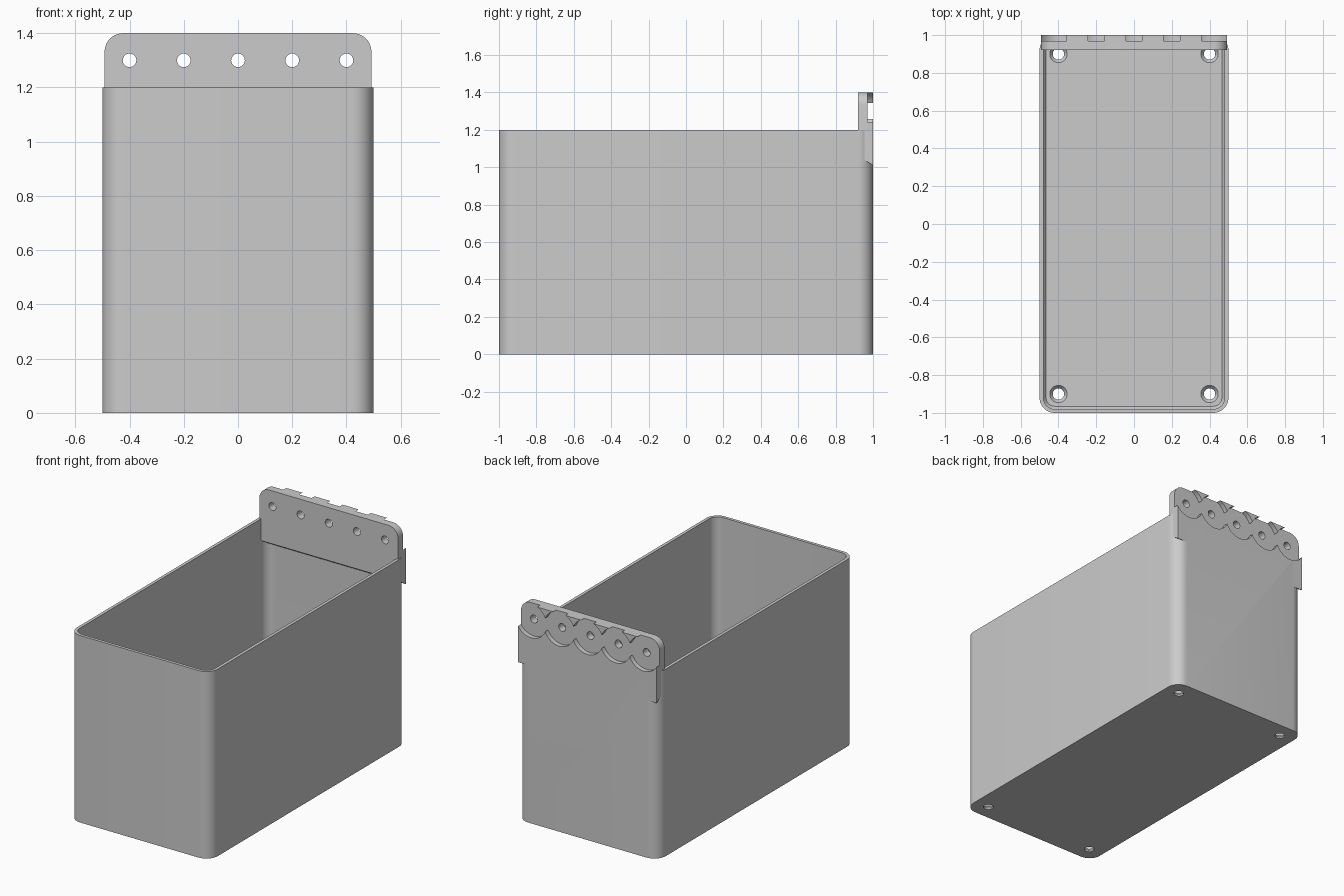
import bpy, bmesh, math
from mathutils import Matrix, Vector

if "Cube" in bpy.data.objects:
    bpy.data.objects.remove(bpy.data.objects["Cube"])

grey = bpy.data.materials.new("plain_grey")
grey.use_nodes = True
grey.diffuse_color = (0.6, 0.6, 0.6, 1)
grey.node_tree.nodes["Principled BSDF"].inputs["Base Color"].default_value = (0.6, 0.6, 0.6, 1)


def make_object(name, bm):
    bmesh.ops.recalc_face_normals(bm, faces=bm.faces)
    mesh = bpy.data.meshes.new(name)
    bm.to_mesh(mesh)
    bm.free()
    mesh.materials.append(grey)
    obj = bpy.data.objects.new(name, mesh)
    bpy.context.collection.objects.link(obj)
    return obj


def activate(obj):
    bpy.ops.object.select_all(action='DESELECT')
    obj.select_set(True)
    bpy.context.view_layer.objects.active = obj


def arc(cx, cy, radius, start, steps=10):
    """Quarter circle starting at an angle in quarter turns."""
    angles = [(start + i / steps) * math.pi / 2 for i in range(steps + 1)]
    return [(cx + radius * math.cos(a), cy + radius * math.sin(a)) for a in angles]


def rounded_rect(hx, hy, radius):
    a, b = hx - radius, hy - radius
    corners = [(a, b), (-a, b), (-a, -b), (a, -b)]
    return [p for i, c in enumerate(corners) for p in arc(*c, radius, i)]


def cutter(loc, r_low, r_high, depth, along_y=False):
    bm = bmesh.new()
    turn = Matrix.Rotation(-math.pi / 2, 4, 'X') if along_y else Matrix()
    bmesh.ops.create_cone(bm, cap_ends=True, segments=48, radius1=r_low, radius2=r_high,
                          depth=depth, matrix=Matrix.Translation(Vector(loc)) @ turn)
    obj = make_object("cutter", bm)
    obj.hide_render = True
    return obj


def cut(target, tool):
    activate(target)
    mod = target.modifiers.new("cut", 'BOOLEAN')
    mod.operation, mod.solver, mod.object = 'DIFFERENCE', 'EXACT', tool
    bpy.ops.object.modifier_apply(modifier=mod.name)


# Open bin: loft from the underside, over the rim and down to the floor
WALL, FLOOR, HEIGHT, RADIUS = 0.02, 0.03, 1.2, 0.08
rings = [(0, 0, RADIUS), (0, HEIGHT, RADIUS), (WALL, HEIGHT, RADIUS - WALL),
         (WALL, FLOOR + 0.02, RADIUS - WALL), (WALL + 0.015, FLOOR, RADIUS - WALL - 0.015)]
bm = bmesh.new()
loops = [[bm.verts.new((x, y, z)) for x, y in rounded_rect(0.5 - inset, 1 - inset, r)]
         for inset, z, r in rings]
for low, high in zip(loops, loops[1:]):
    for i in range(len(low)):
        j = (i + 1) % len(low)
        bm.faces.new((low[i], low[j], high[j], high[i]))
bm.faces.new(loops[0])
bm.faces.new(loops[-1])
storage_bin = make_object("storage_bin", bm)

# Hanging plate: rounded top corners, underside sloping down to the back
HALF, TOP, CORNER = 0.492, 1.4, 0.068
outline = arc(HALF - CORNER, TOP - CORNER, CORNER, 0) + arc(CORNER - HALF, TOP - CORNER, CORNER, 1)


def plate_loop(bm, y, bottom):
    points = outline + [(-HALF, bottom), (HALF, bottom)]
    return [bm.verts.new((x, y, z)) for x, z in points]


bm = bmesh.new()
front, back = plate_loop(bm, 0.92, 1.06), plate_loop(bm, 1.0, 1.01)
for i in range(len(front)):
    j = (i + 1) % len(front)
    bm.faces.new((front[i], front[j], back[j], back[i]))
bm.faces.new(front)
bm.faces.new(back)
hanging_plate = make_object("hanging_plate", bm)

# Screw holes through the plate with overlapping round recesses at the back
tools = []
for i in range(-2, 3):
    recess = cutter((i * 0.2, 1.02, 1.3), 0.109, 0.109, 0.1, True)
    hole = cutter((i * 0.2, 0.96, 1.3), 0.025, 0.025, 0.3, True)
    cut(hanging_plate, recess)
    cut(storage_bin, recess)
    cut(hanging_plate, hole)
    tools += [recess, hole]

# Countersunk drain holes near the floor corners
for x in (-0.4, 0.4):
    for y in (-0.9, 0.9):
        hole = cutter((x, y, 0), 0.03, 0.03, 0.2)
        sink = cutter((x, y, FLOOR - 0.005), 0.03, 0.054, 0.03)
        cut(storage_bin, hole)
        cut(storage_bin, sink)
        tools += [hole, sink]

for tool in tools:
    bpy.data.objects.remove(tool)
for obj in (storage_bin, hanging_plate):
    activate(obj)
    bpy.ops.object.shade_smooth_by_angle(angle=math.radians(30))
